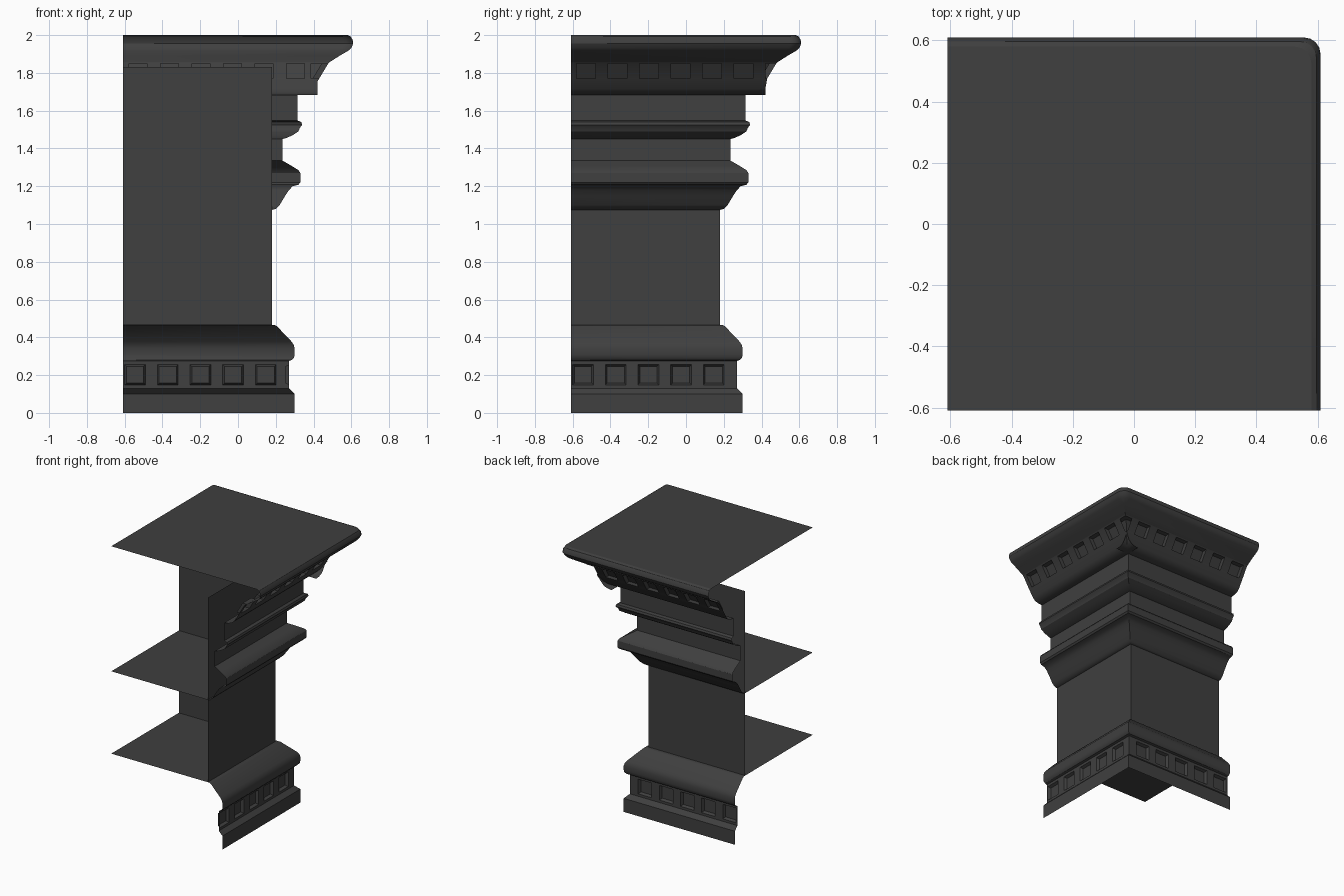
import bpy, bmesh, math

cube = bpy.data.objects.get("Cube")
if cube:
    bpy.data.objects.remove(cube)

E = 0.61        # distance from centre to the open cut sides
SHAFT = 0.18    # outer face of the shaft

stone = bpy.data.materials.new("dark_grey_stone")
stone.use_nodes = True
stone.diffuse_color = (0.05, 0.05, 0.05, 1)
stone.node_tree.nodes["Principled BSDF"].inputs["Base Color"].default_value = (0.05, 0.05, 0.05, 1)


def finish(bm, name):
    mesh = bpy.data.meshes.new(name)
    bm.to_mesh(mesh)
    bm.free()
    mesh.materials.append(stone)
    ob = bpy.data.objects.new(name, mesh)
    bpy.context.collection.objects.link(ob)
    bpy.ops.object.select_all(action='DESELECT')
    ob.select_set(True)
    bpy.context.view_layer.objects.active = ob
    bpy.ops.object.shade_smooth_by_angle(angle=math.radians(32))
    return ob


def path(d, cols=()):
    """Plan line along the back side, round the corner, along the right side."""
    r = 0.055 if d > 0.55 else 0.0
    arc = [math.radians(a) for a in (90, 67, 45, 23, 0)] if r else [0]
    side = [-E, *cols]
    return ([(t, d) for t in side]
            + [(d - r + r * math.cos(a), d - r + r * math.sin(a)) if r else (d, d) for a in arc]
            + [(d, t) for t in reversed(side)])


def sweep(profile, cols=()):
    """Sweep (distance, height) points round the outer corner."""
    bm = bmesh.new()
    n = max(len(path(d, cols)) for d, z in profile)
    rows = []
    for d, z in profile:
        pts = path(d, cols)
        mid = len(cols) + 1
        while len(pts) < n:
            pts.insert(mid, (d, d))
        rows.append([bm.verts.new((x, y, z)) for x, y in pts])
    for low, high in zip(rows, rows[1:]):
        for j in range(n - 1):
            bm.faces.new((low[j], high[j], high[j + 1], low[j + 1]))
    bmesh.ops.remove_doubles(bm, verts=bm.verts[:], dist=1e-5)
    bm.normal_update()
    return bm


def window_faces(bm, z, centres):
    """Faces at height z whose place along either side is a window centre."""
    found = []
    for f in bm.faces:
        c = f.calc_center_median()
        if abs(c.z - z) < 0.02 and any(abs(min(c.x, c.y) - t) < 0.01 for t in centres):
            found.append(f)
    return found


def edges_of(centres, half):
    return [t + s * half for t in centres for s in (-1, 1)]


def plate(name, d, z):
    bm = bmesh.new()
    pts = path(d) + [(-E, -E)]
    face = bm.faces.new([bm.verts.new((x, y, z)) for x, y in reversed(pts)])
    face.normal_update()
    return finish(bm, name)


# Base: plinth, panelled band and rounded top moulding
finish(sweep([(0.30, 0), (0.30, 0.10), (0.27, 0.13)]), "plinth")

panels = [-0.545 + 0.173 * i for i in range(5)]
bm = sweep([(0.27, 0.13), (0.27, 0.148), (0.27, 0.256), (0.27, 0.275)], edges_of(panels, 0.055))
bmesh.ops.inset_individual(bm, faces=window_faces(bm, 0.202, panels), thickness=0.013, depth=-0.02)
finish(bm, "base_panel_band")

finish(sweep([(0.27, 0.275), (0.286, 0.28), (0.297, 0.293), (0.30, 0.31), (0.30, 0.34),
              (0.295, 0.36), (0.283, 0.378), (0.205, 0.46), (0.195, 0.465), (SHAFT, 0.466)]),
       "base_moulding")

# Shaft with its two inner plates
finish(sweep([(SHAFT, 0.466), (SHAFT, 1.83)]), "shaft")
plate("lower_plate", SHAFT, 0.466)
plate("middle_plate", SHAFT, 1.075)

# Capital mouldings and friezes
finish(sweep([(SHAFT, 1.075), (0.20, 1.08), (0.22, 1.10), (0.25, 1.15), (0.27, 1.18),
              (0.29, 1.20), (0.32, 1.208), (0.33, 1.22), (0.33, 1.27), (0.32, 1.285),
              (0.285, 1.307), (0.24, 1.333), (0.235, 1.336)]), "lower_moulding")
finish(sweep([(0.235, 1.336), (0.235, 1.45)]), "lower_frieze")
finish(sweep([(0.235, 1.45), (0.255, 1.455), (0.29, 1.47), (0.32, 1.49), (0.328, 1.51),
              (0.34, 1.525), (0.335, 1.54), (0.315, 1.548)]), "middle_moulding")
finish(sweep([(0.315, 1.548), (0.315, 1.682)]), "upper_frieze")

# Cornice: sloped band with niches, one of them wrapping the corner
niches = [-0.53 + 0.167 * i for i in range(6)]
bm = sweep([(0.315, 1.682), (0.345, 1.685), (0.375, 1.695), (0.395, 1.715),
            (0.43, 1.77), (0.478, 1.85), (0.485, 1.857)], edges_of(niches, 0.05) + [0.42])
for f in bmesh.ops.extrude_discrete_faces(bm, faces=window_faces(bm, 1.81, niches))["faces"]:
    c = f.calc_center_median()
    push = (0, -0.035, 0) if c.y > c.x else (-0.035, 0, 0)
    bmesh.ops.translate(bm, verts=f.verts[:], vec=push)
corner = [f for f in bm.faces if abs(f.calc_center_median().z - 1.81) < 0.02
          and min(f.calc_center_median().xy) > 0.42]
geom = bmesh.ops.extrude_face_region(bm, geom=corner)["geom"]
bmesh.ops.delete(bm, geom=[f for f in corner if f.is_valid], context='FACES')
bmesh.ops.translate(bm, verts=[g for g in geom if isinstance(g, bmesh.types.BMVert)],
                    vec=(-0.035, -0.035, 0))
finish(bm, "cornice_niche_band")

# Crown edge and flat top
finish(sweep([(0.485, 1.857), (0.54, 1.892), (0.585, 1.918), (0.60, 1.933), (0.61, 1.955),
              (0.607, 1.975), (0.597, 1.992), (0.58, 2.0)]), "crown_moulding")
plate("top_slab", 0.58, 2.0)
